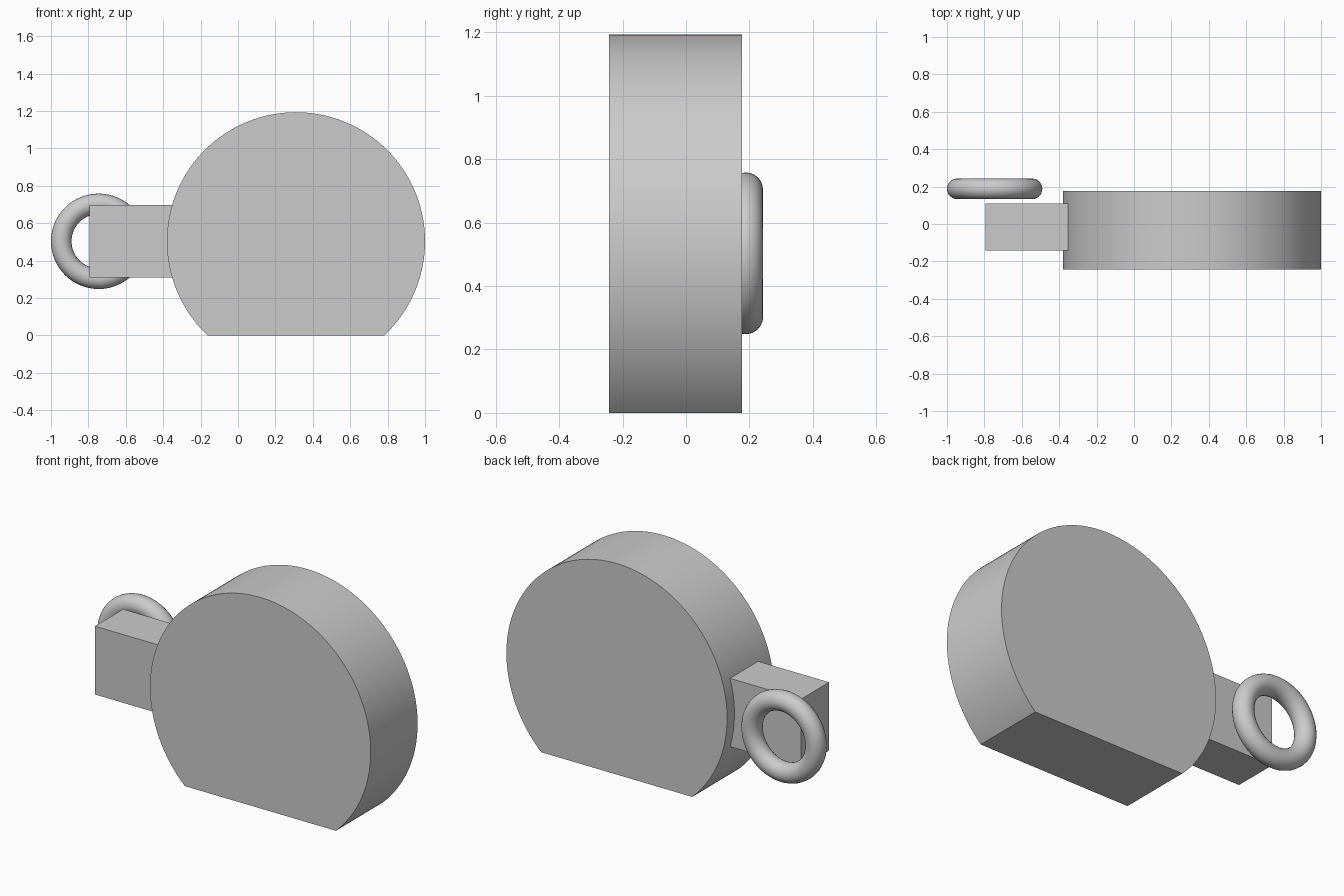
import bpy
import bmesh
from math import asin, cos, sin, pi, radians

default_cube = bpy.data.objects.get("Cube")
if default_cube:
    bpy.data.objects.remove(default_cube, do_unlink=True)

# One plain grey for everything
grey = bpy.data.materials.new("plain grey")
grey.use_nodes = True
colour = (0.6, 0.6, 0.6, 1)
grey.diffuse_color = colour
grey.node_tree.nodes["Principled BSDF"].inputs["Base Color"].default_value = colour


def finish(obj, name):
    obj.name = name
    obj.data.name = name
    obj.data.materials.append(grey)
    bpy.ops.object.select_all(action="DESELECT")
    obj.select_set(True)
    bpy.context.view_layer.objects.active = obj
    bpy.ops.object.shade_smooth_by_angle(angle=radians(30))


# Round body: a disc profile cut flat at the base, extruded front to back
RADIUS, CX, CZ = 0.69, 0.31, 0.503
FRONT, BACK = -0.243, 0.176
STEPS = 128
start = -asin(CZ / RADIUS)
sweep = pi - 2 * start

bm = bmesh.new()
rim = []
for i in range(STEPS + 1):
    a = start + sweep * i / STEPS
    rim.append(bm.verts.new((CX + RADIUS * cos(a), FRONT, CZ + RADIUS * sin(a))))
face = bm.faces.new(rim)
extruded = bmesh.ops.extrude_face_region(bm, geom=[face])["geom"]
moved = [g for g in extruded if isinstance(g, bmesh.types.BMVert)]
bmesh.ops.translate(bm, verts=moved, vec=(0, BACK - FRONT, 0))
bmesh.ops.recalc_face_normals(bm, faces=bm.faces)
mesh = bpy.data.meshes.new("round_body")
bm.to_mesh(mesh)
bm.free()
body = bpy.data.objects.new("round_body", mesh)
bpy.context.collection.objects.link(body)
finish(body, "round_body")

# Square arm reaching out of the side, ending at the rim
bpy.ops.mesh.primitive_cube_add(size=1, location=(-0.572, -0.016, 0.503))
arm = bpy.context.object
arm.scale = (0.446, 0.252, 0.386)
bpy.ops.object.transform_apply(location=False, rotation=False, scale=True)
finish(arm, "side_arm")

# Upright ring behind the arm
bpy.ops.mesh.primitive_torus_add(
    major_radius=0.2, minor_radius=0.055, major_segments=64, minor_segments=24,
    location=(-0.745, 0.188, 0.503), rotation=(pi / 2, 0, 0))
finish(bpy.context.object, "ring")
